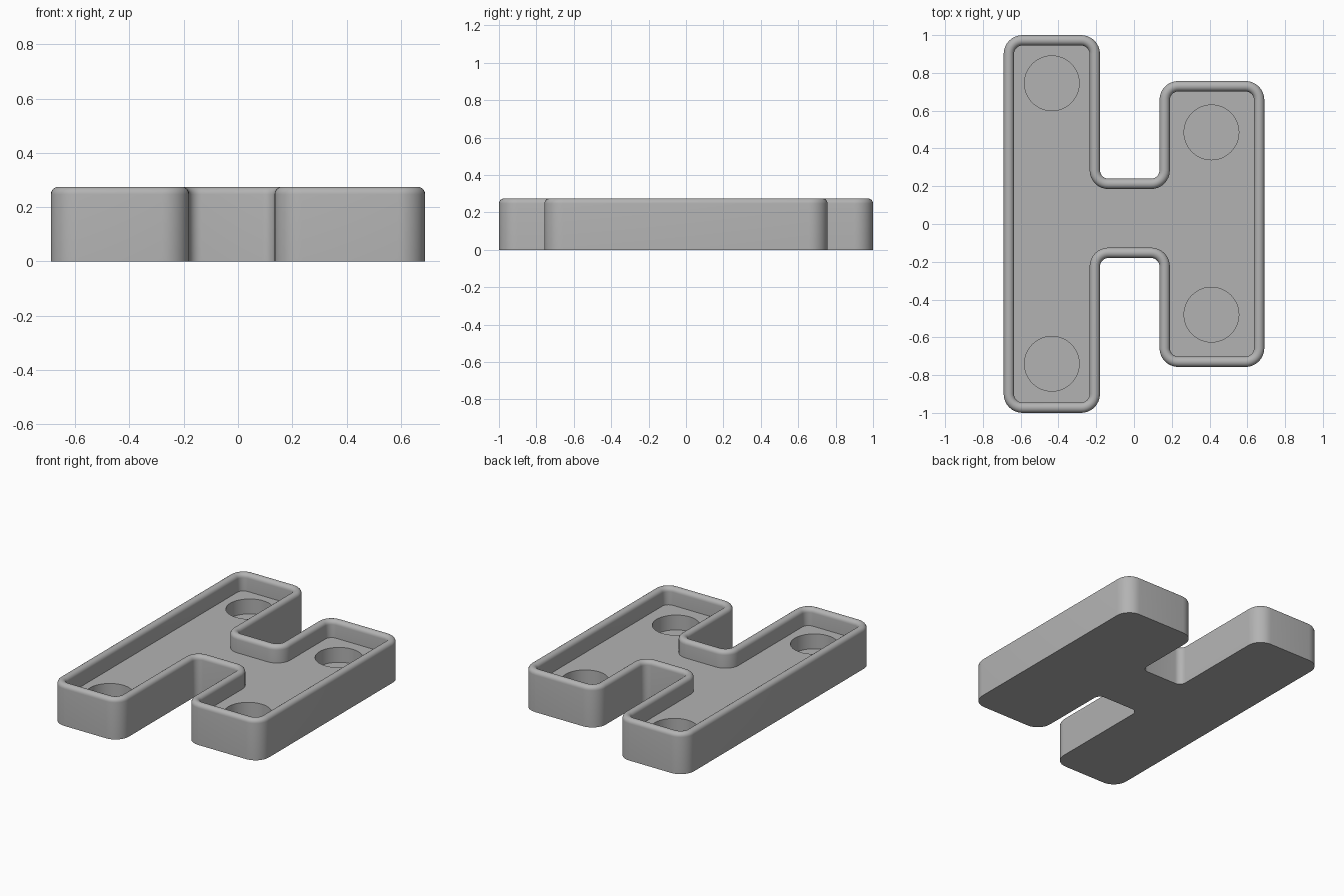
import bpy, bmesh, math
from mathutils import Vector

if "Cube" in bpy.data.objects:
    bpy.data.objects.remove(bpy.data.objects["Cube"])

HEIGHT, FLOOR, POCKET = 0.275, 0.16, 0.06   # rim top, tray floor, pocket floor
WALL = 0.055
R_OUT, R_IN = 0.10, 0.045                   # convex / concave corner radii
SEG = 8

# Outer footprint, counter-clockwise
OUTLINE = [Vector(p) for p in (
    (-0.69, -1.0), (-0.18, -1.0), (-0.18, -0.18), (0.135, -0.18),
    (0.135, -0.757), (0.69, -0.757), (0.69, 0.757), (0.135, 0.757),
    (0.135, 0.24), (-0.18, 0.24), (-0.18, 1.0), (-0.69, 1.0))]
# Round pockets in the floor
POCKETS = [(-0.435, 0.745), (-0.435, -0.74), (0.41, 0.485), (0.41, -0.48)]
POCKET_R = 0.145


def footprint(inset):
    """Filleted footprint moved inward by inset, with a constant point count."""
    pts = []
    n = len(OUTLINE)
    for i, p in enumerate(OUTLINE):
        a = (p - OUTLINE[i - 1]).normalized()
        b = (OUTLINE[(i + 1) % n] - p).normalized()
        convex = a.x * b.y - a.y * b.x > 0
        radius = R_OUT if convex else R_IN
        side = 1 if convex else -1
        centre = p + radius * (b - a)
        r = radius - side * inset
        for k in range(SEG + 1):
            t = k / SEG * math.pi / 2
            pts.append(centre + r * (a * math.sin(t) - b * math.cos(t)))
    return pts


def add_loop(bm, pts, z):
    return [bm.verts.new((p[0], p[1], z)) for p in pts]


def skin(bm, lower, upper):
    n = len(lower)
    for i in range(n):
        j = (i + 1) % n
        bm.faces.new((lower[i], lower[j], upper[j], upper[i]))


def fill(bm, *loops):
    edges = []
    for lp in loops:
        for i, v in enumerate(lp):
            w = lp[(i + 1) % len(lp)]
            edges.append(bm.edges.get((v, w)) or bm.edges.new((v, w)))
    bmesh.ops.triangle_fill(bm, use_beauty=True, use_dissolve=False, edges=edges)


bm = bmesh.new()

# Wall section: outside, rounded rim, inside
r = WALL / 2
section = [(0, 0)]
section += [(r - r * math.cos(math.pi * k / 12), HEIGHT - r + r * math.sin(math.pi * k / 12))
            for k in range(13)]
section.append((WALL, FLOOR))
loops = [add_loop(bm, footprint(d), z) for d, z in section]
for low, high in zip(loops, loops[1:]):
    skin(bm, low, high)

# Pockets sunk into the floor
mouths = []
for cx, cy in POCKETS:
    circle = [(cx + POCKET_R * math.cos(2 * math.pi * k / 48),
               cy + POCKET_R * math.sin(2 * math.pi * k / 48)) for k in range(48)]
    mouth, base = add_loop(bm, circle, FLOOR), add_loop(bm, circle, POCKET)
    skin(bm, mouth, base)
    bm.faces.new(base)
    mouths.append(mouth)

# Tray floor and underside
fill(bm, loops[-1], *mouths)
fill(bm, loops[0])
bmesh.ops.recalc_face_normals(bm, faces=bm.faces[:])

mesh = bpy.data.meshes.new("tray")
bm.to_mesh(mesh)
bm.free()
tray = bpy.data.objects.new("tray", mesh)
bpy.context.collection.objects.link(tray)

grey = bpy.data.materials.new("grey")
grey.diffuse_color = (0.45, 0.45, 0.45, 1)
grey.use_nodes = True
grey.node_tree.nodes["Principled BSDF"].inputs["Base Color"].default_value = grey.diffuse_color
mesh.materials.append(grey)

bpy.context.view_layer.objects.active = tray
tray.select_set(True)
bpy.ops.object.shade_smooth_by_angle(angle=math.radians(35))
